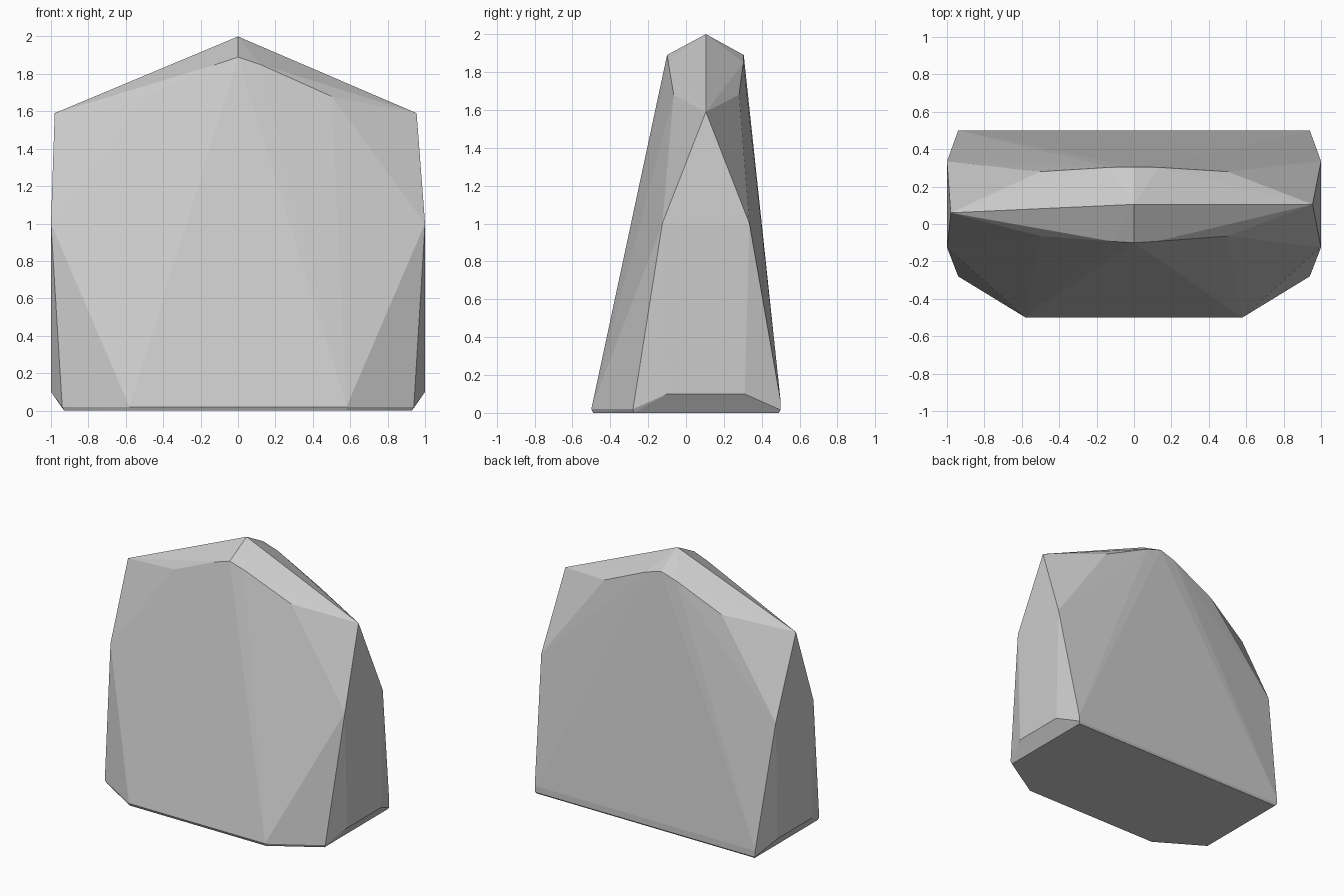
import bpy, bmesh

if "Cube" in bpy.data.objects:
    bpy.data.objects.remove(bpy.data.objects["Cube"])

# Faceted boulder: convex hull of stacked rings, most points mirrored across x = 0
mirrored = [
    # bottom rim, slightly inset at the ground
    (0.58, -0.49, 0.0), (0.93, -0.275, 0.0), (0.93, 0.49, 0.0),
    # lower chamfer
    (0.58, -0.5, 0.02), (0.94, -0.28, 0.02), (0.94, 0.5, 0.015), (0.94, 0.5, 0.06),
    # side walls
    (1.0, -0.10, 0.1), (1.0, 0.31, 0.1), (1.0, -0.125, 1.0), (1.0, 0.335, 1.0),
    # sloping shoulders
    (0.5, -0.065, 1.68), (0.5, 0.28, 1.68),
    # front and back of the crown
    (0.12, -0.093, 1.85), (0.13, 0.303, 1.85),
]
# crown peak and the uneven ends of the ridge
single = [
    (0.0, 0.105, 2.0), (0.0, -0.1, 1.89), (0.0, 0.305, 1.89),
    (-0.98, 0.06, 1.59), (0.955, 0.105, 1.59),
]

bm = bmesh.new()
for x, y, z in mirrored:
    for side in (-1, 1):
        bm.verts.new((side * x, y, z))
for p in single:
    bm.verts.new(p)

hull = bmesh.ops.convex_hull(bm, input=bm.verts)
# remove points that fell inside the hull
loose = [v for v in bm.verts if not v.link_faces]
bmesh.ops.delete(bm, geom=loose, context='VERTS')
# merge coplanar triangles into clean facets
bmesh.ops.dissolve_limit(bm, angle_limit=0.005, verts=bm.verts, edges=bm.edges)
bmesh.ops.recalc_face_normals(bm, faces=bm.faces)

mesh = bpy.data.meshes.new("boulder")
bm.to_mesh(mesh)
bm.free()
boulder = bpy.data.objects.new("boulder", mesh)
bpy.context.collection.objects.link(boulder)
